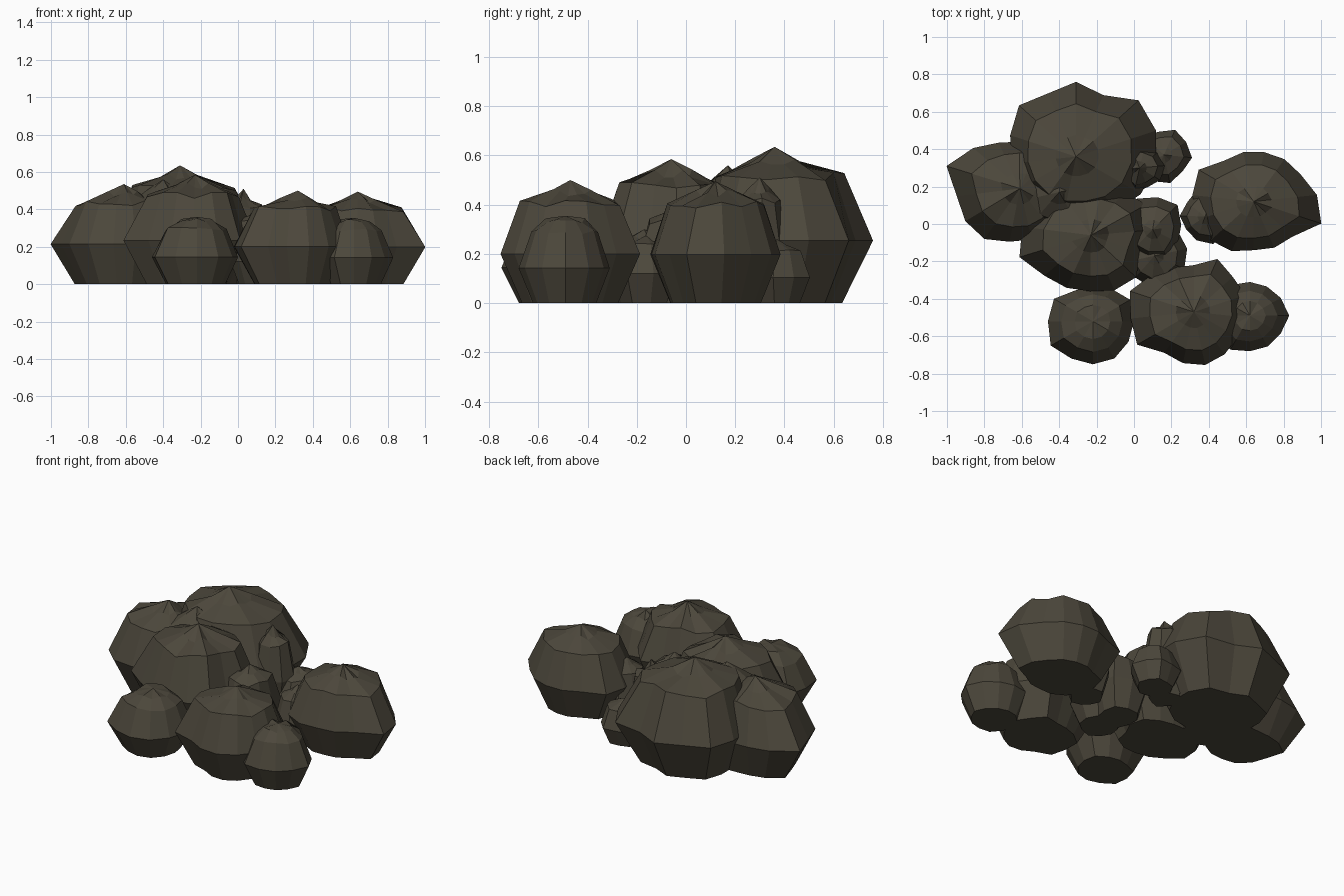
import bpy
import bmesh
import random
from math import radians, cos, sin

random.seed(4)

if "Cube" in bpy.data.objects:
    bpy.data.objects.remove(bpy.data.objects["Cube"], do_unlink=True)

# One dark olive stone colour
stone = bpy.data.materials.new("dark olive stone")
stone.use_nodes = True
colour = (0.072, 0.063, 0.044, 1)
stone.diffuse_color = colour
shader = stone.node_tree.nodes["Principled BSDF"]
shader.inputs["Base Color"].default_value = colour
shader.inputs["Roughness"].default_value = 0.9


def boulder(name, x, y, height, outline, phase=0, crown_level=0.9, crown_scale=0.3):
    """Faceted lump: foot, girdle, shoulder and creased crown rings, and a peak.
    outline holds girdle radii in hundredths, evenly spaced round the centre."""
    bm = bmesh.new()
    count = len(outline)
    mean = sum(outline) / count

    def ring(level, scale, roundness, wobble):
        verts = []
        for i, radius in enumerate(outline):
            angle = radians(phase + 360 * i / count)
            r = (radius + (mean - radius) * roundness) * scale / 100
            z = height * (level + random.uniform(-wobble, wobble))
            verts.append(bm.verts.new((x + r * cos(angle), y + r * sin(angle), z)))
        return verts

    foot = ring(0, 0.69, 0.1, 0)
    girdle = ring(0.4, 1, 0, 0)
    shoulder = ring(0.81, 0.72, 0.3, 0.03)
    crown = ring(crown_level, crown_scale, 0.5, 0.03)
    peak = bm.verts.new((x, y, height))

    bm.faces.new(foot[::-1])
    for i in range(count):
        j = (i + 1) % count
        for low, high in ((foot, girdle), (girdle, shoulder), (shoulder, crown)):
            bm.faces.new((low[i], low[j], high[j], high[i]))
        bm.faces.new((crown[i], crown[j], peak))
    bmesh.ops.recalc_face_normals(bm, faces=bm.faces)

    mesh = bpy.data.meshes.new(name)
    bm.to_mesh(mesh)
    bm.free()
    mesh.materials.append(stone)
    obj = bpy.data.objects.new(name, mesh)
    bpy.context.collection.objects.link(obj)


def pebble(name, x, y, height, radius):
    """Small filler lump with an uneven outline."""
    outline = [radius * random.uniform(0.85, 1.12) for _ in range(10)]
    boulder(name, x, y, height, outline, random.uniform(0, 36))


# Large boulders
boulder("back_boulder", -0.31, 0.36, 0.635,
        [45, 45, 36, 40, 37, 41, 37, 35, 34, 33, 32, 32, 36, 40, 43], 18)
boulder("right_boulder", -0.61, 0.19, 0.535,
        [25, 25, 28, 25, 27, 33, 41, 34, 34, 33, 29, 28, 27, 25, 25], 19)
boulder("centre_boulder", -0.23, -0.06, 0.585,
        [33, 34, 29, 26, 26, 28, 33, 37, 40, 33, 31, 30, 32, 33, 28], 5)
boulder("front_boulder", 0.32, -0.47, 0.5,
        [29, 28, 31, 25, 26, 30, 36, 34, 35, 27, 28, 29, 28, 27, 28], 18)
boulder("left_boulder", 0.64, 0.12, 0.495,
        [34, 29, 28, 27, 27, 27, 34, 33, 32, 31, 29, 26, 27, 28, 38], 6)

# Medium, blunter boulders at the front
boulder("front_right_boulder", -0.22, -0.52, 0.36,
        [22, 23, 20, 19, 19, 24, 24, 26, 23, 23, 23, 22], 0, 0.95, 0.42)
boulder("front_left_boulder", 0.62, -0.49, 0.355,
        [21, 19, 18, 18, 19, 19, 20, 20, 21, 19, 19, 19], 0, 0.95, 0.42)

# Small stones filling the gaps
pebble("back_stone", 0.16, 0.37, 0.26, 14)
pebble("ledge_stone", 0.03, 0.3, 0.51, 13)
pebble("inner_stone", 0.1, -0.03, 0.41, 17)
pebble("low_stone", 0.11, -0.17, 0.3, 17)
pebble("top_stone", -0.4, 0.17, 0.56, 23)
pebble("side_stone", 0.38, 0.04, 0.33, 14)
